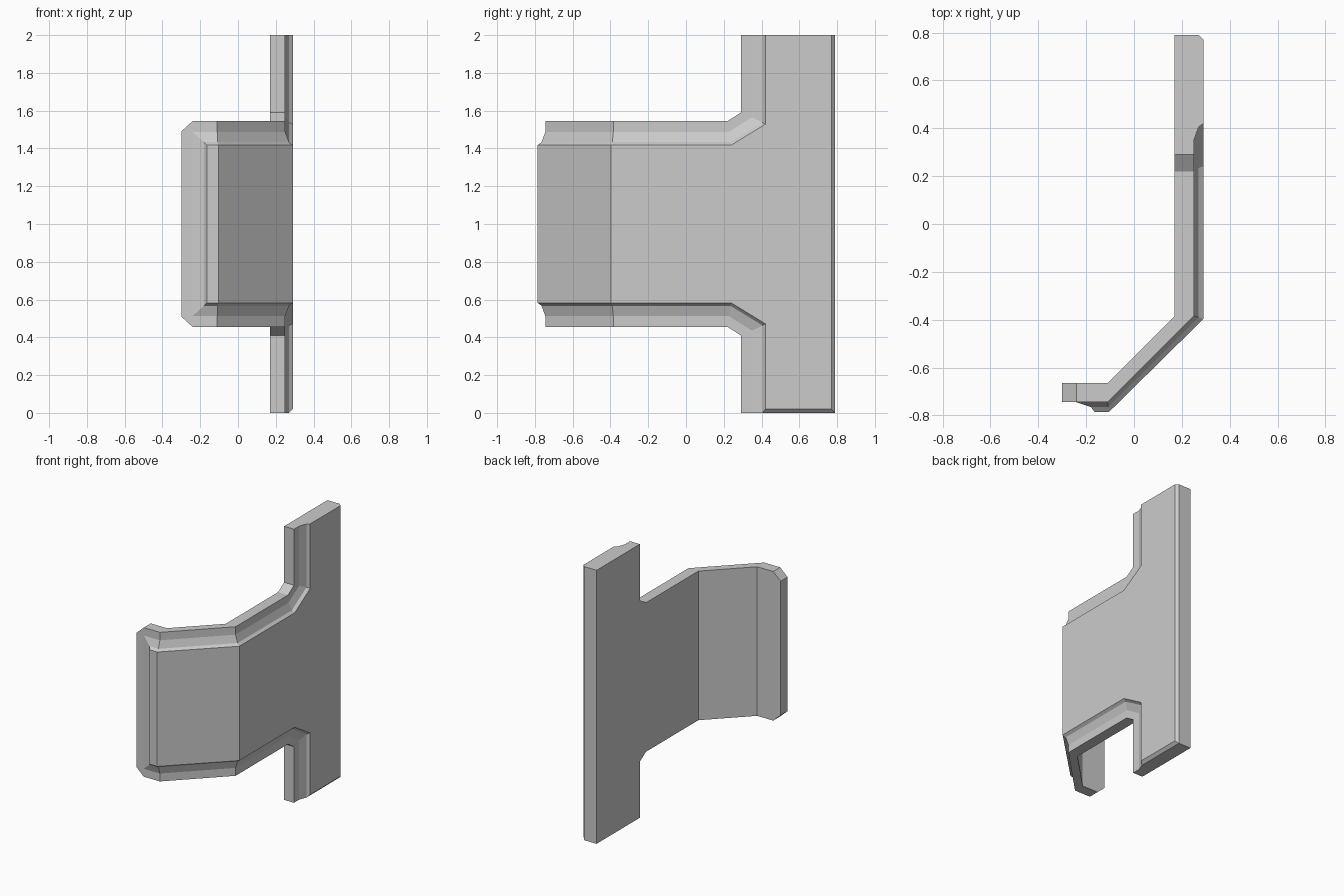
import bpy, bmesh

cube = bpy.data.objects.get("Cube")
if cube:
    bpy.data.objects.remove(cube, do_unlink=True)

mat = bpy.data.materials.new("light grey")
mat.use_nodes = True
grey = (0.6, 0.6, 0.6, 1)
mat.diffuse_color = grey
mat.node_tree.nodes["Principled BSDF"].inputs["Base Color"].default_value = grey

BACK = 0.17       # x of the flat back face
BEND1 = -0.385    # y where the sheet turns inward
BEND2_X, BEND2_Y = -0.11, -0.665   # where it straightens into the end lip


def ring(d, near, c_z, d_y, arm_z, lip_x, end_x, end_z, chamfer=0.0, shift=0.0):
    """Closed outline of one layer, at depth d in front of the back face."""
    x, lip_y = BACK + d, BEND2_Y - d
    far = 0.79 - chamfer
    upper = [
        (x, far, 2.0), (x, near, 2.0),             # top of the wide flange
        (x, near, c_z), (x, d_y, arm_z),           # slanted inner corner
        (x, BEND1 - shift, arm_z),                 # first bend
        (BEND2_X + shift / 2, lip_y, arm_z),       # second bend
        (lip_x, lip_y, arm_z), (end_x, lip_y, end_z),   # end of the lip
    ]
    lower = [(px, py, 2.0 - pz) for px, py, pz in reversed(upper)]
    # only the foot of the raised panel is chamfered
    lower = [(px, py, max(pz, chamfer)) for px, py, pz in lower]
    return upper + lower


rings = [
    ring(0.00, 0.29, 1.59, 0.22, 1.545, -0.24, -0.30, 1.49),       # back face
    ring(0.08, 0.29, 1.59, 0.22, 1.545, -0.24, -0.30, 1.49),       # ledge, outer
    ring(0.08, 0.35, 1.565, 0.225, 1.487, -0.24, -0.24, 1.487),    # ledge, inner
    ring(0.10, 0.405, 1.537, 0.235, 1.433, -0.18, -0.18, 1.433, 0, 0.005),  # slope
    ring(0.12, 0.42, 1.528, 0.24, 1.418, -0.165, -0.165, 1.418, 0.02, 0.012),  # panel
]

bm = bmesh.new()
cache = {}


def vert(p):
    key = tuple(round(c, 4) for c in p)
    if key not in cache:
        cache[key] = bm.verts.new(p)
    return cache[key]


def face(points):
    verts = list(dict.fromkeys(vert(p) for p in points))
    if len(verts) > 2:
        bm.faces.new(verts)


# Walls between successive outlines
n = len(rings[0])
for a, b in zip(rings, rings[1:]):
    for i in range(n):
        j = (i + 1) % n
        face([a[i], a[j], b[j], b[i]])

# Front and back caps: flange, slanted web and lip
for r in (rings[0], rings[-1]):
    face(r[0:5] + r[11:16])
    face(r[4:6] + r[10:12])
    face(r[5:8] + r[8:11])

bmesh.ops.recalc_face_normals(bm, faces=bm.faces[:])
mesh = bpy.data.meshes.new("bent_panel")
bm.to_mesh(mesh)
bm.free()
mesh.materials.append(mat)
panel = bpy.data.objects.new("bent_panel", mesh)
bpy.context.collection.objects.link(panel)
